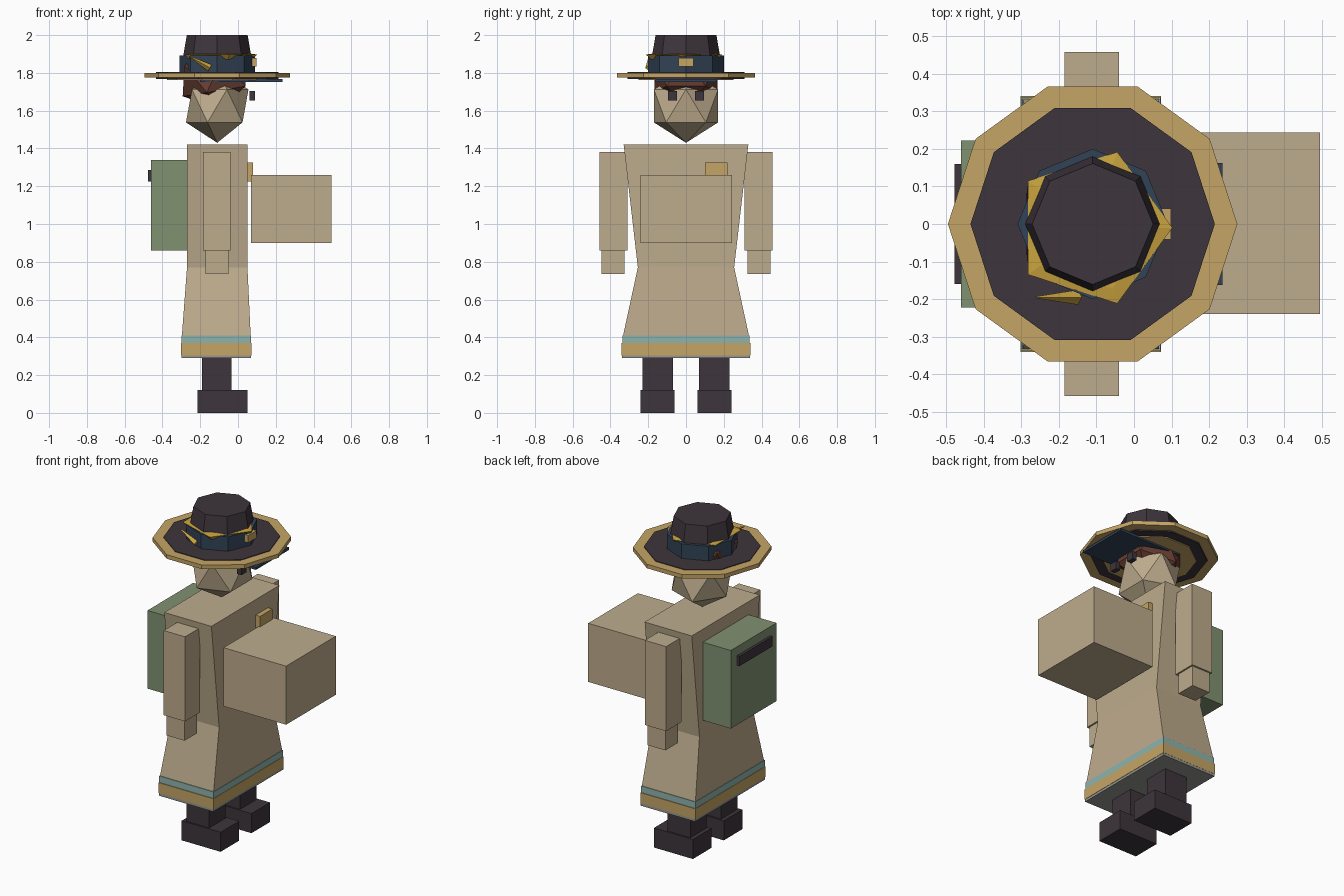
import bpy, bmesh, math
from mathutils import Matrix, Vector

if "Cube" in bpy.data.objects:
    bpy.data.objects.remove(bpy.data.objects["Cube"])

CX = -0.11  # body axis


def mat(name, r, g, b):
    m = bpy.data.materials.new(name)
    lin = [((c / 255 + 0.055) / 1.055) ** 2.4 for c in (r, g, b)]
    m.diffuse_color = (*lin, 1)
    m.use_nodes = True
    m.node_tree.nodes["Principled BSDF"].inputs["Base Color"].default_value = m.diffuse_color
    return m


TAN = mat("tan cloth", 190, 172, 141)
GOLD = mat("straw gold", 197, 165, 102)
YELLOW = mat("ribbon yellow", 200, 162, 62)
DARK = mat("dark plum", 61, 53, 60)
NAVY = mat("navy", 50, 66, 86)
GREEN = mat("pack green", 128, 146, 113)
TEAL = mat("teal trim", 143, 180, 174)
BROWN = mat("hair brown", 104, 62, 50)
GREY = mat("grey lining", 150, 150, 145)


def finish(name, bm, material):
    bmesh.ops.recalc_face_normals(bm, faces=bm.faces)
    me = bpy.data.meshes.new(name)
    bm.to_mesh(me)
    bm.free()
    me.materials.append(material)
    ob = bpy.data.objects.new(name, me)
    bpy.context.collection.objects.link(ob)
    return ob


def loft(name, rings, material):
    """Closed solid through rings of equal point count."""
    bm = bmesh.new()
    loops = [[bm.verts.new(p) for p in ring] for ring in rings]
    n = len(loops[0])
    for a, b in zip(loops, loops[1:]):
        for i in range(n):
            j = (i + 1) % n
            bm.faces.new((a[i], a[j], b[j], b[i]))
    bm.faces.new(loops[0][::-1])
    bm.faces.new(loops[-1])
    return finish(name, bm, material)


def rect(x0, x1, y0, y1, z):
    return [(x0, y0, z), (x1, y0, z), (x1, y1, z), (x0, y1, z)]


def box(name, x0, x1, y0, y1, z0, z1, material):
    return loft(name, [rect(x0, x1, y0, y1, z0), rect(x0, x1, y0, y1, z1)], material)


def disc(name, n, levels, material):
    """Stack of n-sided rings given as (radius, z)."""
    return loft(name, [[(CX + r * math.cos(math.tau * i / n), r * math.sin(math.tau * i / n), z)
                        for i in range(n)] for r, z in levels], material)


def ico(name, centre, scale, tilt, material):
    bm = bmesh.new()
    bmesh.ops.create_icosphere(bm, subdivisions=1, radius=1)
    bm.transform(Matrix.Translation(centre) @ Matrix.Rotation(tilt, 4, 'Y')
                 @ Matrix.Diagonal((*scale, 1)))
    return finish(name, bm, material)


# coat with flared skirt
loft("coat", [rect(x0, x1, -y, y, z) for x0, x1, y, z in (
    (-0.297, 0.067, 0.333, 0.30), (-0.297, 0.067, 0.333, 0.41),
    (-0.27, 0.05, 0.255, 0.77), (-0.27, 0.05, 0.33, 1.42))], TAN)

# hem trims
box("hem_lining", -0.30, 0.07, -0.34, 0.34, 0.29, 0.305, GREY)
box("hem_gold", -0.302, 0.072, -0.341, 0.341, 0.305, 0.37, GOLD)
box("hem_teal", -0.30, 0.07, -0.337, 0.337, 0.37, 0.41, TEAL)

# limbs
for side, s in (("left", 1), ("right", -1)):
    def pair(part, x0, x1, ya, yb, z0, z1, m):
        box(f"{side}_{part}", x0, x1, min(s * ya, s * yb), max(s * ya, s * yb), z0, z1, m)
    pair("leg", -0.19, -0.035, 0.07, 0.23, 0.10, 0.295, DARK)
    pair("boot", -0.215, 0.05, 0.06, 0.24, 0, 0.12, DARK)
    pair("sleeve", -0.185, -0.04, 0.31, 0.457, 0.86, 1.38, TAN)
    pair("hand", -0.173, -0.05, 0.325, 0.447, 0.735, 0.86, TAN)
    pair("eye", 0.06, 0.09, 0.048, 0.095, 1.655, 1.703, DARK)

# carried crate, badge and backpack
box("crate", 0.07, 0.495, -0.24, 0.243, 0.90, 1.26, TAN)
box("badge", 0.045, 0.08, 0.10, 0.22, 1.225, 1.325, GOLD)
box("backpack", -0.46, -0.27, -0.222, 0.222, 0.86, 1.34, GREEN)
box("backpack_clasp", -0.477, -0.455, -0.16, 0.16, 1.225, 1.285, DARK)

# head and hair
ico("head", (CX, 0, 1.625), (0.185, 0.2, 0.195), 0, TAN)
ico("hair", (-0.122, 0, 1.785), (0.208, 0.195, 0.18), -0.16, BROWN)

# hat
disc("hat_brim_edge", 10, [(0.385, 1.775), (0.385, 1.80)], GOLD)
disc("hat_brim_cover", 10, [(0.325, 1.768), (0.325, 1.804)], DARK)
disc("hat_brim_lining", 10, [(0.265, 1.762), (0.265, 1.77)], GOLD)
disc("hat_crown", 8, [(0.195, 1.80), (0.18, 1.89), (0.161, 2.0)], DARK)
disc("hat_band", 8, [(0.2, 1.79), (0.2, 1.893)], NAVY)
box("visor", -0.2, 0.235, -0.162, 0.162, 1.752, 1.767, NAVY)
box("hat_buckle", 0.06, 0.098, -0.041, 0.041, 1.835, 1.88, GOLD)

# five-cornered cord around the crown, sagging to the right
cord = disc("hat_cord", 5, [(0.185, 1.872), (0.212, 1.897), (0.17, 1.903)], YELLOW)
cord.location.y = -0.01

# feather spike on the band
bm = bmesh.new()
bmesh.ops.create_cone(bm, cap_ends=True, segments=4, radius1=0.02, radius2=0.002, depth=0.13)
axis = Vector((-0.115, 0.0, 0.065)).normalized()
bm.transform(Matrix.Translation((-0.205, -0.195, 1.858))
             @ axis.to_track_quat('Z', 'Y').to_matrix().to_4x4())
finish("hat_feather", bm, YELLOW)
